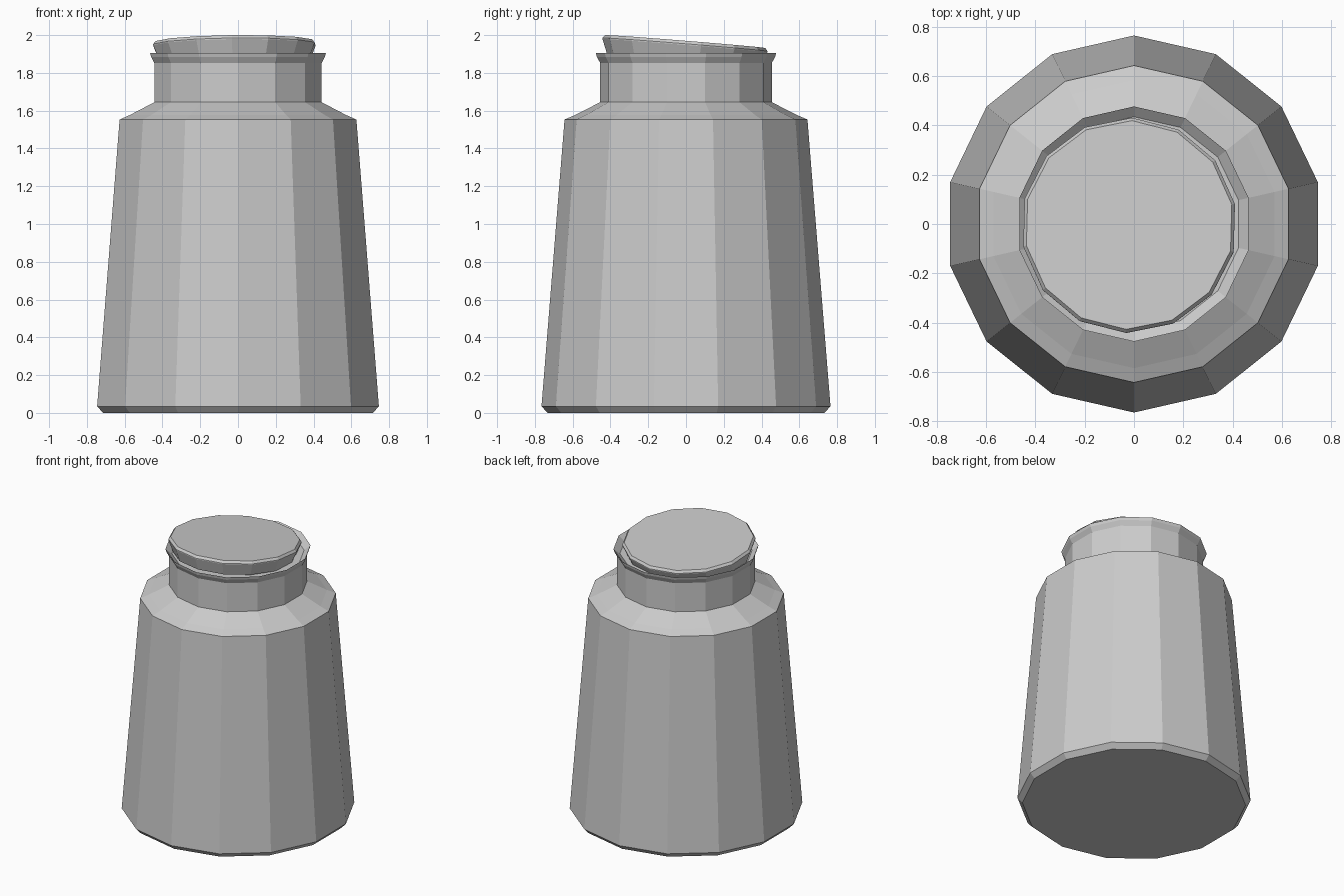
import bpy, bmesh
from math import cos, sin, pi, tau
from mathutils import Euler

cube = bpy.data.objects.get("Cube")
if cube:
    bpy.data.objects.remove(cube)

SIDES = 14

grey = bpy.data.materials.new("plain grey")
grey.use_nodes = True
colour = (0.6, 0.6, 0.6, 1)
grey.diffuse_color = colour
grey.node_tree.nodes["Principled BSDF"].inputs["Base Color"].default_value = colour


def turned(name, profile):
    """Faceted solid of revolution from (radius, z) pairs, capped at both ends."""
    bm = bmesh.new()
    rings = []
    for r, z in profile:
        angles = [pi / 2 + tau * i / SIDES for i in range(SIDES)]
        rings.append([bm.verts.new((r * cos(a), r * sin(a), z)) for a in angles])
    for low, high in zip(rings, rings[1:]):
        for i in range(SIDES):
            j = (i + 1) % SIDES
            bm.faces.new((low[i], low[j], high[j], high[i]))
    bm.faces.new(rings[0][::-1])
    bm.faces.new(rings[-1])
    bmesh.ops.recalc_face_normals(bm, faces=bm.faces)
    mesh = bpy.data.meshes.new(name)
    bm.to_mesh(mesh)
    bm.free()
    mesh.materials.append(grey)
    obj = bpy.data.objects.new(name, mesh)
    bpy.context.collection.objects.link(obj)
    return obj


# Jar: chamfered foot, tapered wall, shoulder, neck, flared lip and sunken mouth
turned("jar_body", [
    (0.733, 0), (0.765, 0.035), (0.643, 1.553), (0.585, 1.578), (0.454, 1.645),
    (0.454, 1.852), (0.472, 1.885), (0.477, 1.905), (0.435, 1.87),
])

# Stopper: bevelled rim, tapering down into the mouth, set slightly askew
lid = turned("stopper", [(0.405, -0.105), (0.438, -0.022), (0.438, -0.016), (0.425, 0)])
lid.location = (-0.02, -0.004, 1.966)
lid.rotation_euler = Euler((-0.08, -0.012, -0.026))
